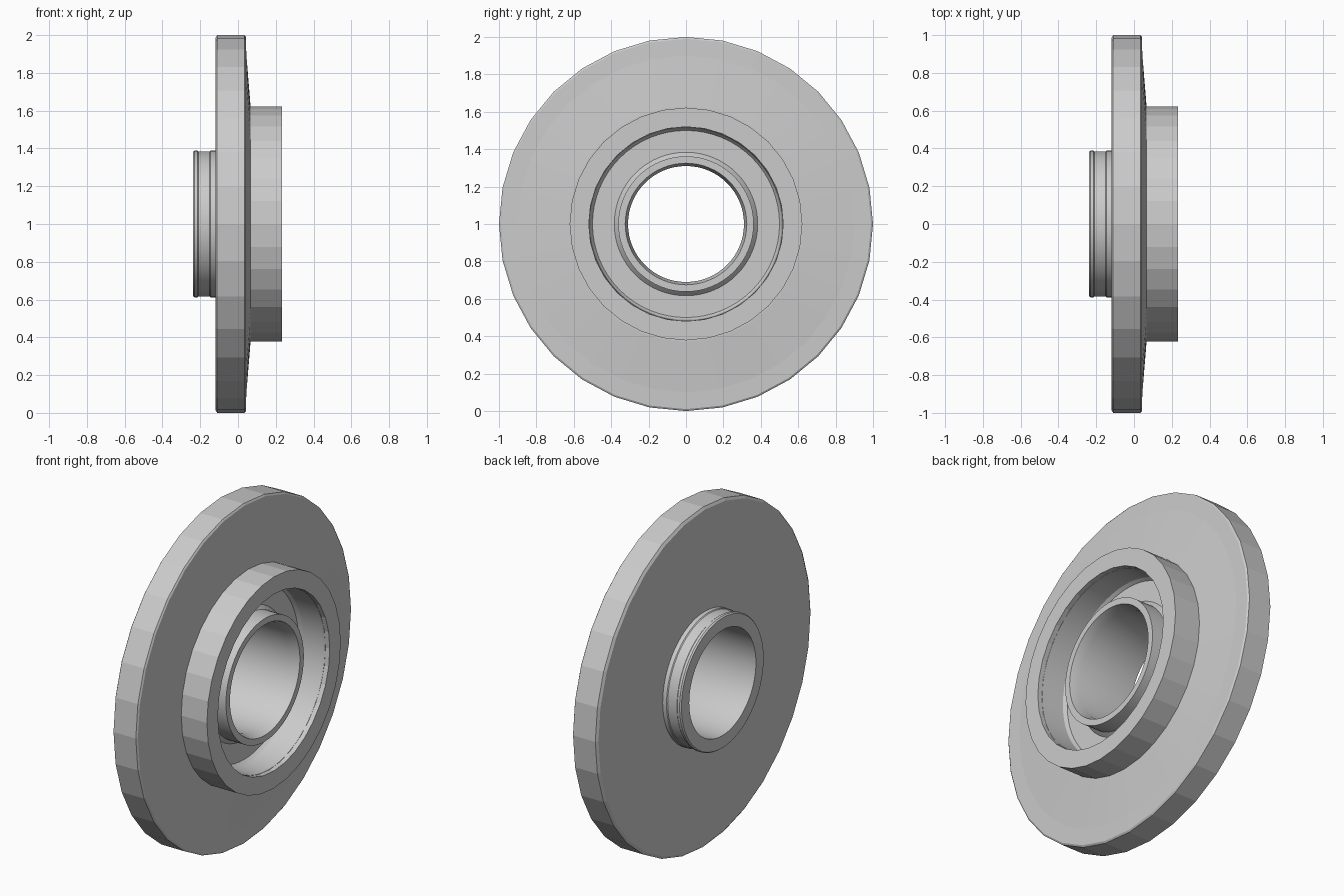
import bpy
import bmesh
import math

if "Cube" in bpy.data.objects:
    bpy.data.objects.remove(bpy.data.objects["Cube"])


def lathe(name, profile, sides, smooth=False):
    """Spin a closed (x, radius) profile around the x axis at z = 1."""
    bm = bmesh.new()
    rings = []
    for i in range(sides):
        a = 2 * math.pi * i / sides
        rings.append([bm.verts.new((x, r * math.sin(a), 1 + r * math.cos(a)))
                      for x, r in profile])
    n = len(profile)
    for i in range(sides):
        a, b = rings[i], rings[(i + 1) % sides]
        for j in range(n):
            k = (j + 1) % n
            bm.faces.new((a[j], a[k], b[k], b[j]))
    bmesh.ops.recalc_face_normals(bm, faces=bm.faces)
    mesh = bpy.data.meshes.new(name)
    bm.to_mesh(mesh)
    bm.free()
    obj = bpy.data.objects.new(name, mesh)
    bpy.context.collection.objects.link(obj)
    if smooth:
        bpy.context.view_layer.objects.active = obj
        obj.select_set(True)
        bpy.ops.object.shade_smooth_by_angle(angle=math.radians(25))
        obj.select_set(False)
    return obj


# Faceted disc: flat back, shallow cone on the front, raised hub with a recess
lathe("flanged_disc", [
    (-0.12, 0.37), (-0.12, 0.985), (-0.11, 1.0), (0.035, 1.0), (0.042, 0.99),
    (0.044, 0.90), (0.066, 0.63), (0.066, 0.622), (0.233, 0.622),
    (0.233, 0.52), (0.045, 0.52), (0.045, 0.37)], 32)

# Smooth liner set just inside the hub recess
lathe("recess_liner", [
    (0.03, 0.53), (0.205, 0.53), (0.205, 0.517), (0.065, 0.512),
    (0.046, 0.50), (0.03, 0.50)], 64, True)

# Central sleeve: rear boss with shallow groove, through bore, front collar
lathe("centre_sleeve", [
    (-0.238, 0.31), (-0.238, 0.382), (-0.23, 0.388), (-0.215, 0.388),
    (-0.21, 0.384), (-0.15, 0.384), (-0.145, 0.388), (0.04, 0.388),
    (0.07, 0.362), (0.175, 0.362), (0.175, 0.325), (0.12, 0.31)], 64, True)
